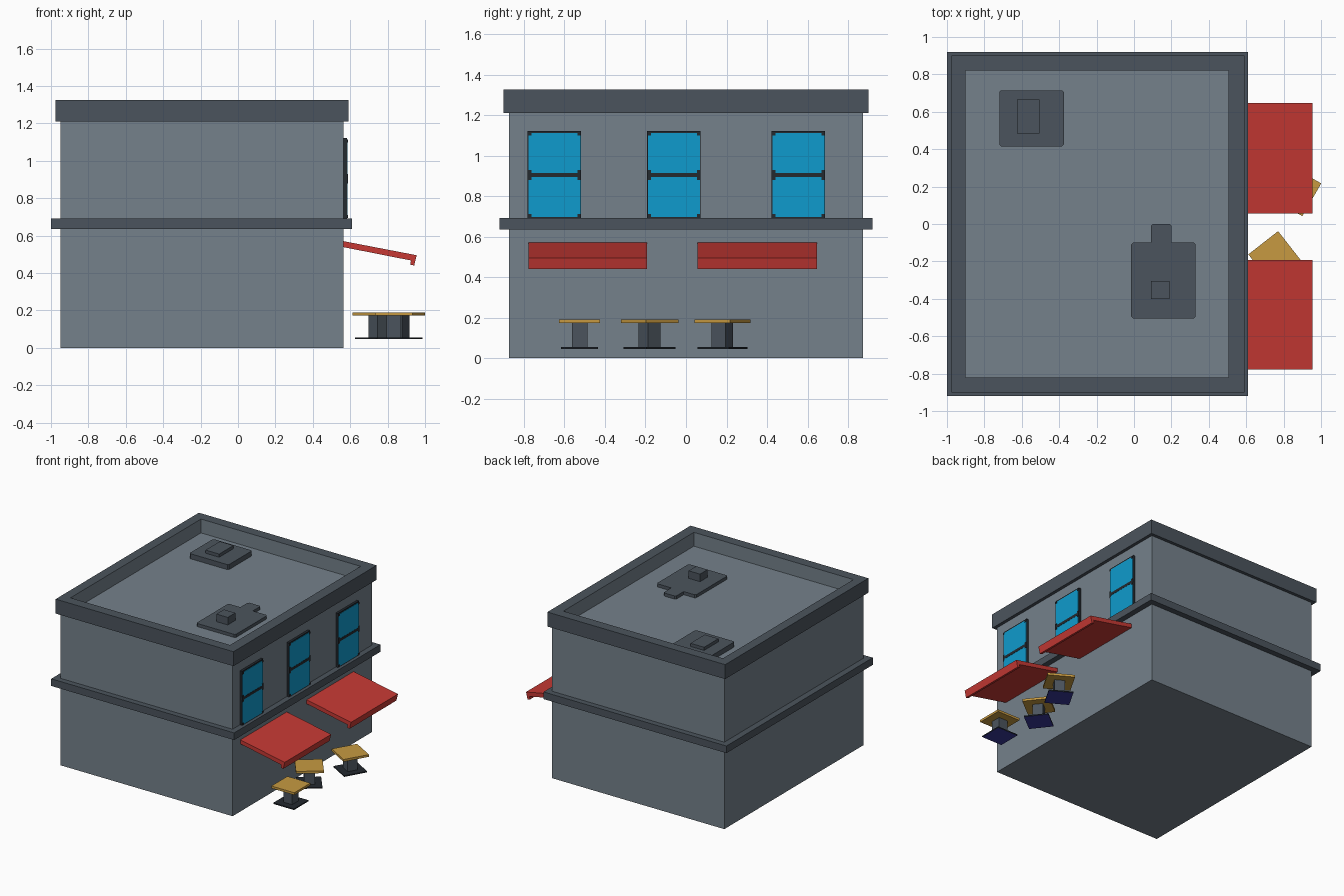
import bpy, bmesh, math
from mathutils import Matrix

if "Cube" in bpy.data.objects:
    bpy.data.objects.remove(bpy.data.objects["Cube"])


def lin(c):
    return c / 12.92 if c <= 0.04045 else ((c + 0.055) / 1.055) ** 2.4


def material(name, hexcode):
    m = bpy.data.materials.new(name)
    rgb = [lin(int(hexcode[i:i + 2], 16) / 255) for i in (0, 2, 4)]
    m.diffuse_color = (*rgb, 1)
    m.use_nodes = True
    m.node_tree.nodes["Principled BSDF"].inputs["Base Color"].default_value = m.diffuse_color
    return m


WALL = material("wall_grey", "75818B")
TRIM = material("trim_dark_grey", "4B545D")
FRAME = material("frame_charcoal", "23292F")
GLASS = material("window_blue", "0F9BCD")
RED = material("awning_red", "C63934")
WOOD = material("table_wood", "C79A41")
NAVY = material("foot_navy", "38389A")


def finish(name, bm, *mats):
    bmesh.ops.recalc_face_normals(bm, faces=bm.faces)
    me = bpy.data.meshes.new(name)
    bm.to_mesh(me)
    bm.free()
    for m in mats:
        me.materials.append(m)
    ob = bpy.data.objects.new(name, me)
    bpy.context.collection.objects.link(ob)
    return ob


def prism(name, pts, z0, z1, mat):
    """Extrude a flat outline from z0 up to z1."""
    bm = bmesh.new()
    f = bm.faces.new([bm.verts.new((x, y, z0)) for x, y in pts])
    ext = bmesh.ops.extrude_face_region(bm, geom=[f])["geom"]
    bmesh.ops.translate(bm, vec=(0, 0, z1 - z0),
                        verts=[v for v in ext if isinstance(v, bmesh.types.BMVert)])
    return finish(name, bm, mat)


def rect(x0, x1, y0, y1):
    return [(x0, y0), (x1, y0), (x1, y1), (x0, y1)]


def box(name, x0, x1, y0, y1, z0, z1, mat):
    return prism(name, rect(x0, x1, y0, y1), z0, z1, mat)


def chamfered(x0, x1, y0, y1, c):
    return [(x0 + c, y0), (x1 - c, y0), (x1, y0 + c), (x1, y1 - c),
            (x1 - c, y1), (x0 + c, y1), (x0, y1 - c), (x0, y0 + c)]


def ring(name, outer, inner, z0, z1, mats):
    """Rectangular ring; the inner faces take the second material."""
    bm = bmesh.new()
    loops = [[bm.verts.new((x, y, z)) for x, y in pts]
             for pts, z in ((outer, z0), (outer, z1), (inner, z1), (inner, z0))]
    for k in range(4):
        a, b = loops[k], loops[(k + 1) % 4]
        for i in range(4):
            j = (i + 1) % 4
            f = bm.faces.new((a[i], a[j], b[j], b[i]))
            f.material_index = 1 if k == 2 else 0
    return finish(name, bm, *mats)


# Building body, middle band and roof parapet
wall = rect(-0.95, 0.565, -0.875, 0.875)
prism("building_walls", wall, 0, 1.215, WALL)
ring("middle_band", rect(-1, 0.61, -0.92, 0.92), wall, 0.635, 0.692, (TRIM, TRIM))
ring("roof_parapet", rect(-0.975, 0.59, -0.9, 0.9), rect(-0.9, 0.505, -0.82, 0.82),
     1.21, 1.325, (TRIM, WALL))

# Windows: dark frame, two blue panes, small corner blocks on each pane
for n, y in enumerate((-0.65, -0.06, 0.555), 1):
    box(f"window_frame_{n}", 0.56, 0.584, y - 0.132, y + 0.132, 0.69, 1.122, FRAME)
    box(f"window_bar_{n}", 0.56, 0.588, y - 0.132, y + 0.132, 0.893, 0.915, FRAME)
    for tag, z0, z1 in (("lower", 0.697, 0.893), ("upper", 0.915, 1.112)):
        box(f"window_pane_{tag}_{n}", 0.581, 0.5865, y - 0.128, y + 0.128, z0, z1, GLASS)
        for s in (-1, 1):
            for zc in (z0 + 0.006, z1 - 0.006):
                yc = y + s * 0.122
                box(f"pane_corner_{tag}_{n}", 0.57, 0.588, yc - 0.008, yc + 0.008,
                    zc - 0.008, zc + 0.008, FRAME)

# Awnings: sloped side profile in x/z, extruded along y
profile = [(0.56, 0.571), (0.955, 0.495), (0.942, 0.44), (0.92, 0.445),
           (0.925, 0.467), (0.56, 0.539)]
for n, (y0, y1) in enumerate(((-0.777, -0.193), (0.057, 0.647)), 1):
    ob = prism(f"awning_{n}", profile, -y1, -y0, RED)
    ob.data.transform(Matrix.Rotation(math.pi / 2, 4, "X"))

# Tables: square top, column and foot, each set turned differently
for n, (x, y, a) in enumerate(((0.833, -0.525, 0), (0.753, -0.18, 38), (0.863, 0.18, 60)), 1):
    place = Matrix.Translation((x, y, 0)) @ Matrix.Rotation(math.radians(a), 4, "Z")
    for tag, h, z0, z1, mat in (("top", 0.101, 0.172, 0.19, WOOD),
                                ("column", 0.039, 0.052, 0.174, TRIM),
                                ("foot", 0.091, 0.046, 0.055, FRAME)):
        ob = box(f"table_{tag}_{n}", -h, h, -h, h, z0, z1, mat)
        if tag == "foot":  # navy underside
            ob.data.materials.append(NAVY)
            for p in ob.data.polygons:
                if p.normal.z < -0.5:
                    p.material_index = 1
        ob.data.transform(place)

# Roof units
prism("roof_hatch_base", chamfered(-0.72, -0.375, 0.415, 0.715, 0.01), 1.21, 1.255, TRIM)
box("roof_hatch_cap", -0.625, -0.505, 0.485, 0.665, 1.25, 1.28, TRIM)
prism("roof_vent_base",
      [(-0.005, -0.505), (0.32, -0.505), (0.33, -0.495), (0.33, -0.11), (0.32, -0.1),
       (0.2, -0.1), (0.2, -0.01), (0.19, 0), (0.1, 0), (0.09, -0.01), (0.09, -0.1),
       (-0.005, -0.1), (-0.015, -0.11), (-0.015, -0.495)], 1.21, 1.24, TRIM)
box("roof_vent_cap", 0.09, 0.19, -0.4, -0.305, 1.235, 1.3, TRIM)
